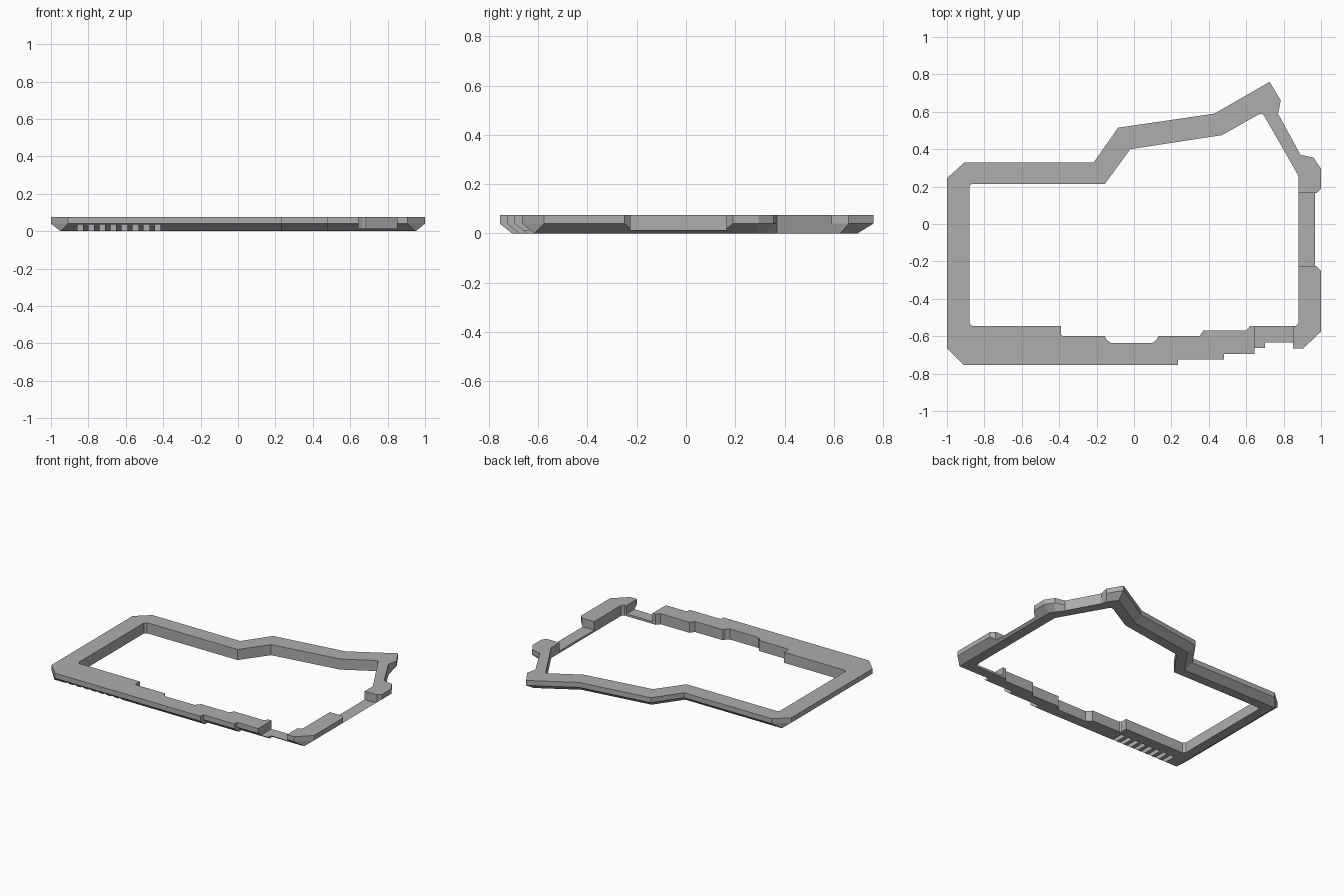
import bpy, bmesh

if "Cube" in bpy.data.objects:
    bpy.data.objects.remove(bpy.data.objects["Cube"])

TOP, MID, FLOOR = 0.075, 0.04, 0.015

grey = bpy.data.materials.new("plain grey")
grey.diffuse_color = (0.42, 0.42, 0.42, 1)
grey.use_nodes = True
grey.node_tree.nodes["Principled BSDF"].inputs["Base Color"].default_value = grey.diffuse_color


def loft(name, rings):
    """Solid through matching closed outlines, each given as (points, z)."""
    bm = bmesh.new()
    loops = [[bm.verts.new((x, y, z)) for x, y in pts] for pts, z in rings]
    n = len(loops[0])
    for lo, hi in zip(loops, loops[1:]):
        for i in range(n):
            j = (i + 1) % n
            bm.faces.new((lo[i], lo[j], hi[j], hi[i]))
    bm.faces.new(loops[0][::-1])
    bm.faces.new(loops[-1])
    bmesh.ops.remove_doubles(bm, verts=bm.verts[:], dist=1e-5)
    bmesh.ops.recalc_face_normals(bm, faces=bm.faces[:])
    mesh = bpy.data.meshes.new(name)
    bm.to_mesh(mesh)
    bm.free()
    mesh.materials.append(grey)
    ob = bpy.data.objects.new(name, mesh)
    bpy.context.collection.objects.link(ob)
    return ob


def cut(target, points, z0, z1):
    """Remove a vertical prism from the target."""
    cutter = loft("cutter", [(points, z0), (points, z1)])
    cutter.hide_render = True
    mod = target.modifiers.new("cut", 'BOOLEAN')
    mod.operation, mod.solver, mod.object = 'DIFFERENCE', 'EXACT', cutter
    bpy.context.view_layer.update()
    graph = bpy.context.evaluated_depsgraph_get()
    result = bpy.data.meshes.new_from_object(target.evaluated_get(graph))
    target.modifiers.clear()
    target.data = result
    bpy.data.objects.remove(cutter)


def box(x0, x1, y0, y1):
    return [(x0, y0), (x1, y0), (x1, y1), (x0, y1)]


# Outer wall outline, paired with the tucked-in underside outline
outer = [(-1, -.665), (-.91, -.755), (.235, -.755), (.235, -.725),
         (.48, -.725), (.48, -.695), (.70, -.695), (.70, -.665),
         (.905, -.665), (1, -.575), (1, .295), (.96, .355), (.89, .37),
         (.77, .59), (.785, .66), (.725, .76), (.43, .59),
         (-.085, .515), (-.215, .33), (-.905, .33), (-1, .245)]
under = [(-.95, -.705), (-.95, -.705), (.235, -.705), (.235, -.675),
         (.48, -.675), (.48, -.645), (.70, -.645), (.70, -.615),
         (.95, -.615), (.95, -.615), (.95, .28), (.93, .315), (.89, .37),
         (.77, .59), (.76, .625), (.712, .695), (.445, .54),
         (-.057, .467), (-.19, .28), (-.95, .28), (-.95, .28)]
frame = loft("bezel_frame", [(under, 0), (outer, MID), (outer, TOP)])

# Central opening
opening = [(-.88, -.53), (-.865, -.545), (-.39, -.545), (-.39, -.59),
           (-.38, -.60), (-.155, -.60), (-.15, -.615), (-.125, -.635),
           (.10, -.635), (.12, -.62), (.13, -.60), (.35, -.60), (.37, -.57),
           (.60, -.57), (.62, -.545), (.865, -.545), (.88, -.53),
           (.88, .25), (.875, .265), (.695, .58), (.685, .59), (.665, .585),
           (.47, .475), (-.02, .40), (-.155, .215), (-.865, .215),
           (-.88, .20)]
cut(frame, opening, -.1, .2)

# Lowered stretches on the right side and the front right
cut(frame, [(.8, -.225), (.975, -.225), (1.025, -.275), (1.025, .215),
            (.975, .165), (.8, .165)], FLOOR, .2)
cut(frame, box(.645, .85, -.9, -.5), FLOOR, .2)

# Row of vent grooves under the front left edge
for i in range(8):
    x = -.858 + i * .059
    cut(frame, box(x, x + .03, -.8, -.62), -.1, .035)
